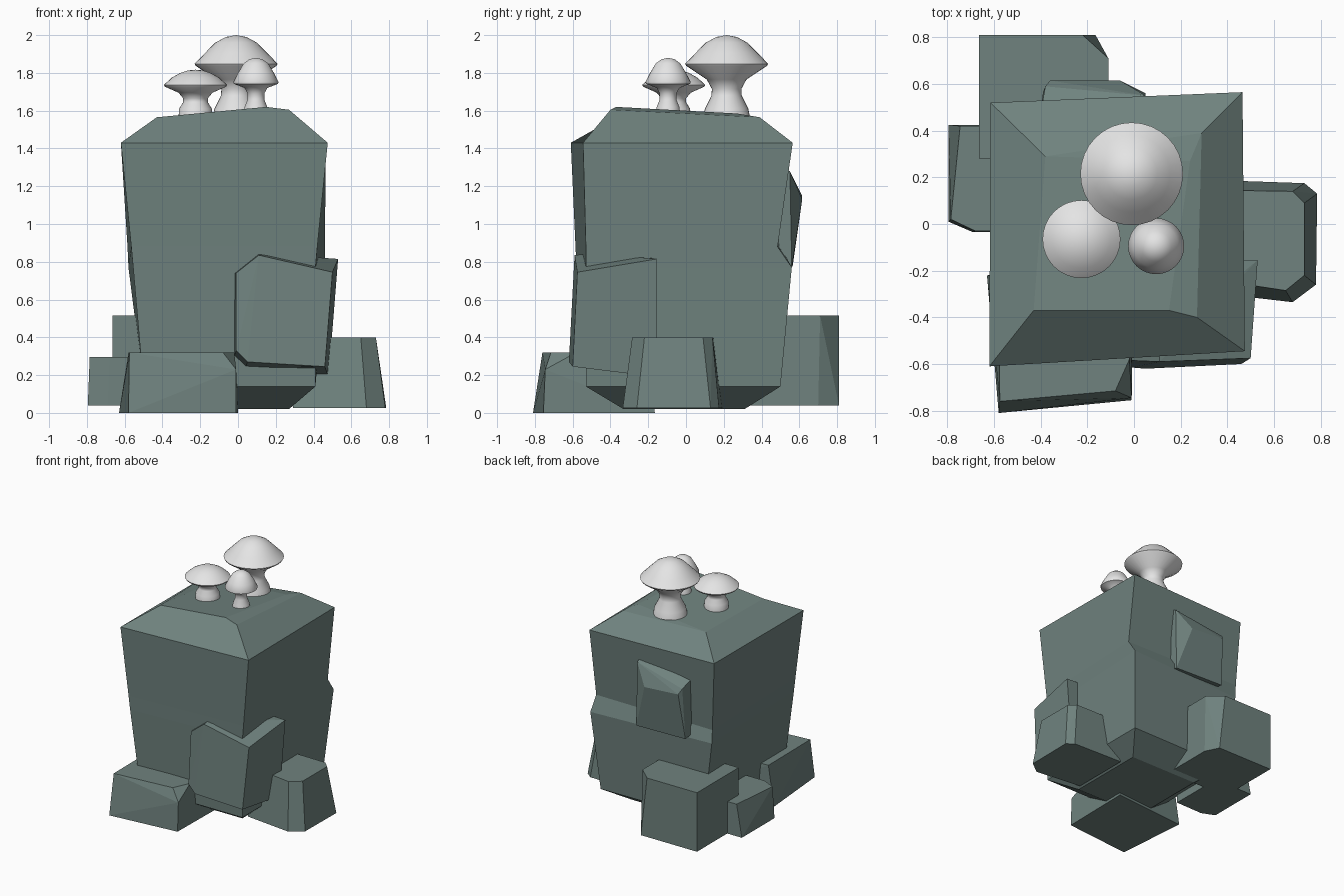
import bpy, bmesh, math


def material(name, rgb):
    m = bpy.data.materials.new(name)
    m.diffuse_color = (*rgb, 1)
    return m


ROCK = material("grey green stone", (0.16, 0.225, 0.21))
PALE = material("pale grey", (0.78, 0.78, 0.78))


def finish(bm, name, mat):
    bmesh.ops.recalc_face_normals(bm, faces=bm.faces)
    me = bpy.data.meshes.new(name)
    bm.to_mesh(me)
    bm.free()
    me.materials.append(mat)
    ob = bpy.data.objects.new(name, me)
    bpy.context.collection.objects.link(ob)
    return ob


def stone(name, points):
    """Faceted stone: convex hull around a few corners."""
    bm = bmesh.new()
    for p in points:
        bm.verts.new(p)
    res = bmesh.ops.convex_hull(bm, input=bm.verts)
    loose = [v for v in bm.verts if not v.link_faces]
    bmesh.ops.delete(bm, geom=loose, context='VERTS')
    bmesh.ops.dissolve_limit(bm, angle_limit=math.radians(4), verts=bm.verts, edges=bm.edges)
    return finish(bm, name, ROCK)


def at(z, pts):
    return [(x, y, z) for x, y in pts]


# Main boulder: four-cornered rings from the ground up
rings = [
    at(0.02, [(-0.33, -0.33), (0.27, -0.33), (0.27, 0.31), (-0.33, 0.31)]),
    at(0.14, [(-0.50, -0.53), (0.41, -0.53), (0.41, 0.50), (-0.50, 0.49)]),
    at(0.77, [(-0.555, -0.58), (0.41, -0.53), (0.46, 0.56), (-0.58, 0.50)]),
    at(0.88, [(-0.565, -0.585), (0.42, -0.53), (0.46, 0.485), (-0.585, 0.50)]),
    at(1.43, [(-0.62, -0.61), (0.475, -0.545), (0.465, 0.565), (-0.615, 0.52)]),
    [(-0.43, -0.37, 1.565), (0.27, -0.40, 1.605), (0.29, 0.39, 1.565), (-0.38, 0.29, 1.535)],
]
bm = bmesh.new()
loops = [[bm.verts.new(p) for p in r] for r in rings]
ridge = [bm.verts.new((0.15, -0.37, 1.62)), bm.verts.new((0.24, 0.27, 1.585))]
bm.faces.new(loops[0][::-1])
for a, b in zip(loops, loops[1:]):
    for i in range(4):
        j = (i + 1) % 4
        if b is loops[-1] and i == 0:
            bm.faces.new((a[0], a[1], b[1], ridge[0], b[0]))
        else:
            bm.faces.new((a[i], a[j], b[j], b[i]))
t = loops[-1]
bm.faces.new((t[0], ridge[0], ridge[1], t[3]))
bm.faces.new((ridge[0], t[1], t[2], ridge[1]))
bm.faces.new((ridge[1], t[2], t[3]))
finish(bm, "boulder", ROCK)

# Slab wrapped around the front right corner
stone("corner_slab", [
    (-0.01, -0.585, 0.74), (0.11, -0.59, 0.835), (0.50, -0.575, 0.745),
    (0.46, -0.60, 0.245), (0.05, -0.62, 0.27), (-0.01, -0.615, 0.33),
    (-0.02, -0.51, 0.74), (0.11, -0.50, 0.845), (-0.02, -0.51, 0.30), (0.04, -0.50, 0.24),
    (0.53, -0.155, 0.815), (0.48, -0.155, 0.19), (0.30, -0.155, 0.82), (0.30, -0.155, 0.20)])

# Slab on the back
stone("back_slab", [
    (0.05, 0.48, 1.31), (-0.40, 0.48, 1.25), (-0.40, 0.48, 0.80), (0.05, 0.48, 0.78),
    (0.05, 0.55, 1.28), (-0.38, 0.59, 1.19), (-0.39, 0.565, 0.78), (0.05, 0.56, 0.77),
    (-0.06, 0.615, 1.13), (-0.36, 0.615, 1.15)])

# Stones around the foot
stone("front_stone",
      at(0.0, [(-0.58, -0.81), (-0.01, -0.755), (0.0, -0.165), (-0.63, -0.22)]) +
      at(0.32, [(-0.575, -0.76), (-0.08, -0.715), (-0.02, -0.58), (-0.02, -0.2), (-0.58, -0.22)]) +
      [(-0.01, -0.745, 0.23)])
stone("right_stone",
      at(0.025, [(0.29, 0.19), (0.73, 0.175), (0.785, 0.13), (0.78, -0.26), (0.68, -0.335), (0.29, -0.29)]) +
      at(0.40, [(0.35, 0.145), (0.68, 0.14), (0.73, 0.09), (0.73, -0.22), (0.65, -0.285), (0.35, -0.24)]))
stone("back_stone",
      at(0.04, [(-0.665, 0.28), (-0.665, 0.81), (-0.165, 0.81), (-0.11, 0.70), (-0.11, 0.28)]) +
      at(0.515, [(-0.665, 0.28), (-0.665, 0.81), (-0.22, 0.81), (-0.11, 0.71), (-0.11, 0.28)]))
stone("left_stone",
      at(0.04, [(-0.795, 0.425), (-0.795, 0.01), (-0.69, -0.035), (-0.45, -0.03), (-0.45, 0.425)]) +
      at(0.295, [(-0.745, 0.42), (-0.785, 0.02), (-0.68, -0.03), (-0.45, -0.03), (-0.45, 0.42)]))


def mushroom(name, x, y, profile, sides=32):
    """Revolve a (radius, height) profile, foot to crown."""
    bm = bmesh.new()
    rows = [[bm.verts.new((x + r * math.cos(2 * math.pi * k / sides),
                           y + r * math.sin(2 * math.pi * k / sides), z))
             for k in range(sides)] for r, z in profile[:-1]]
    crown = bm.verts.new((x, y, profile[-1][1]))
    bm.faces.new(rows[0][::-1])
    for k in range(sides):
        j = (k + 1) % sides
        for a, b in zip(rows, rows[1:]):
            bm.faces.new((a[k], a[j], b[j], b[k]))
        bm.faces.new((rows[-1][k], rows[-1][j], crown))
    ob = finish(bm, name, PALE)
    bpy.ops.object.select_all(action='DESELECT')
    bpy.context.view_layer.objects.active = ob
    ob.select_set(True)
    bpy.ops.object.shade_smooth_by_angle(angle=math.radians(50))


# Three mushrooms on top
mushroom("large_mushroom", -0.01, 0.215, [
    (0.125, 1.56), (0.115, 1.61), (0.08, 1.68), (0.078, 1.715), (0.105, 1.765), (0.215, 1.838),
    (0.22, 1.848), (0.165, 1.905), (0.11, 1.96), (0.055, 1.99), (0, 2.0)])
mushroom("flat_mushroom", -0.225, -0.065, [
    (0.09, 1.56), (0.087, 1.61), (0.065, 1.645), (0.065, 1.665), (0.09, 1.695), (0.162, 1.727),
    (0.167, 1.737), (0.125, 1.775), (0.08, 1.80), (0.04, 1.813), (0, 1.817)])
mushroom("small_mushroom", 0.095, -0.095, [
    (0.065, 1.58), (0.06, 1.62), (0.044, 1.66), (0.044, 1.69), (0.06, 1.72), (0.117, 1.742),
    (0.12, 1.752), (0.095, 1.80), (0.065, 1.85), (0.035, 1.872), (0, 1.88)])
